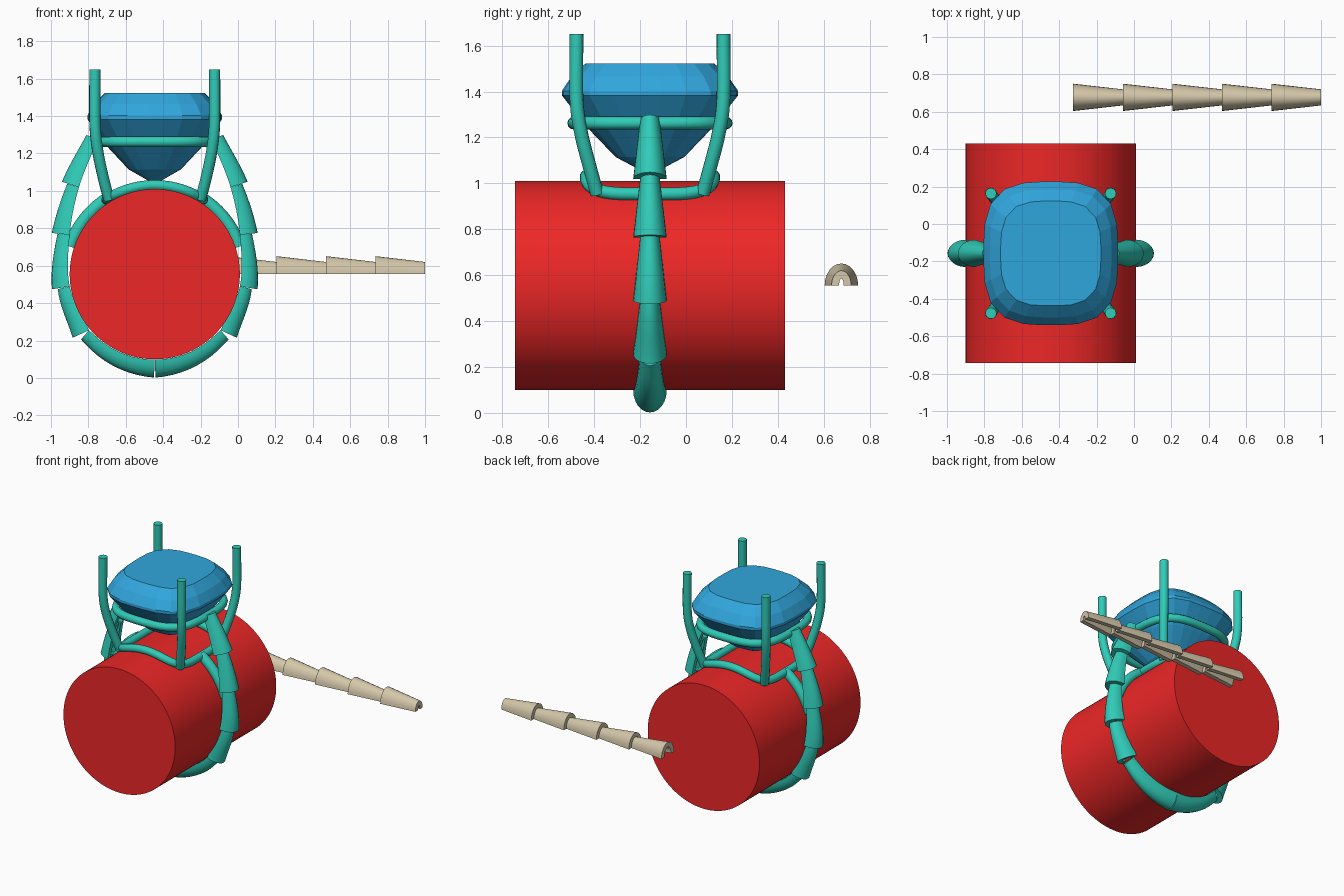
import bpy, bmesh, math
from mathutils import Vector

if "Cube" in bpy.data.objects:
    bpy.data.objects.remove(bpy.data.objects["Cube"])

CX, CY, FZ = -0.445, -0.157, 0.555     # ring centre line and finger height


def material(name, rgb):
    m = bpy.data.materials.new(name)
    m.diffuse_color = (*rgb, 1)
    m.use_nodes = True
    m.node_tree.nodes["Principled BSDF"].inputs["Base Color"].default_value = m.diffuse_color
    return m


TEAL = material("metal_teal", (0.03, 0.60, 0.48))
BLUE = material("gem_blue", (0.03, 0.38, 0.72))
RED = material("finger_red", (0.85, 0.02, 0.02))
TAN = material("strip_tan", (0.66, 0.57, 0.40))


def mesh_object(name, bm, mat, smooth=None):
    bmesh.ops.recalc_face_normals(bm, faces=bm.faces)
    me = bpy.data.meshes.new(name)
    bm.to_mesh(me)
    bm.free()
    ob = bpy.data.objects.new(name, me)
    bpy.context.collection.objects.link(ob)
    me.materials.append(mat)
    if smooth:
        finish(ob, smooth)
    return ob


def finish(ob, angle):
    bpy.ops.object.select_all(action='DESELECT')
    ob.select_set(True)
    bpy.context.view_layer.objects.active = ob
    bpy.ops.object.shade_smooth_by_angle(angle=math.radians(angle))


def spline(pts, steps):
    """Catmull-Rom points through pts, with `steps` samples per span."""
    p = [Vector(q) for q in pts]
    p = [2 * p[0] - p[1]] + p + [2 * p[-1] - p[-2]]
    out = []
    for i in range(1, len(p) - 2):
        a, b, c, d = p[i - 1:i + 3]
        for s in range(steps):
            t = s / steps
            out.append(0.5 * (2 * b + (c - a) * t + (2 * a - 5 * b + 4 * c - d) * t * t
                              + (3 * b - a - 3 * c + d) * t ** 3))
    return out + [p[-2]]


def tube(name, pts, radius, cyclic=False):
    cu = bpy.data.curves.new(name, 'CURVE')
    cu.dimensions = '3D'
    cu.bevel_depth = radius
    cu.bevel_resolution = 4
    cu.use_fill_caps = True
    sp = cu.splines.new('POLY')
    sp.points.add(len(pts) - 1)
    for v, q in zip(sp.points, pts):
        v.co = (*q, 1)
    sp.use_cyclic_u = cyclic
    ob = bpy.data.objects.new(name, cu)
    bpy.context.collection.objects.link(ob)
    cu.materials.append(TEAL)
    bpy.ops.object.select_all(action='DESELECT')
    ob.select_set(True)
    bpy.context.view_layer.objects.active = ob
    bpy.ops.object.convert(target='MESH')
    finish(bpy.context.view_layer.objects.active, 40)


def squircle(a, b, n, count):
    out = []
    for i in range(count):
        t = 2 * math.pi * (i + 0.5) / count
        c, s = math.cos(t), math.sin(t)
        r = (abs(c) ** n + abs(s) ** n) ** (-1 / n)
        out.append((a * r * c, b * r * s))
    return out


def arch(w, h, count=12):
    return [(w * math.cos(math.pi * i / count), h * math.sin(math.pi * i / count))
            for i in range(count + 1)]


def add_scale(bm, path, y, side):
    """Tapered half-tube along an xz path; path runs from narrow to wide end."""
    rows, n = [], len(path)
    for i, p in enumerate(path):
        t = i / (n - 1)
        d = (path[min(i + 1, n - 1)] - path[max(i - 1, 0)]).normalized()
        up = Vector((-d.z, 0, d.x)) * side
        outer = arch(0.043 + 0.030 * t, 0.065 + 0.031 * t)
        inner = arch(0.010 + 0.030 * t, 0.030 + 0.030 * t)
        rows.append([bm.verts.new(p + Vector((0, y + u, 0)) + up * v)
                     for u, v in outer + inner[::-1]])
    m = len(rows[0])
    for a, b in zip(rows, rows[1:]):
        for j in range(m):
            k = (j + 1) % m
            bm.faces.new((a[j], a[k], b[k], b[j]))
    for r in (rows[0], rows[-1]):
        for j in range(m // 2 - 1):
            bm.faces.new((r[j], r[j + 1], r[m - 2 - j], r[m - 1 - j]))


# finger stand-in
bpy.ops.mesh.primitive_cylinder_add(vertices=96, radius=0.455, depth=1.175,
                                    location=(CX, CY, FZ), rotation=(math.pi / 2, 0, 0))
finger = bpy.context.object
finger.name = "finger"
finger.data.materials.append(RED)
finish(finger, 40)

# cushion-cut gem
bm = bmesh.new()
rings = []
for a, b, z in [(0.268, 0.28, 1.523), (0.325, 0.342, 1.465), (0.36, 0.384, 1.403),
                (0.36, 0.384, 1.383), (0.262, 0.275, 1.245), (0.14, 0.15, 1.115)]:
    rings.append([bm.verts.new((CX + x, CY + y, z)) for x, y in squircle(a, b, 3.2, 24)])
bm.faces.new(rings[0])
for r, s in zip(rings, rings[1:]):
    for j in range(24):
        k = (j + 1) % 24
        bm.faces.new((r[j], r[k], s[k], s[j]))
culet = bm.verts.new((CX, CY, 1.035))
for j in range(24):
    bm.faces.new((rings[-1][j], rings[-1][(j + 1) % 24], culet))
mesh_object("gem", bm, BLUE)

# four prongs
for sx in (-1, 1):
    for sy in (-1, 1):
        pts = spline([(0.32, 0.32, 1.65), (0.32, 0.32, 1.37), (0.306, 0.30, 1.22),
                      (0.275, 0.262, 1.07), (0.245, 0.23, 0.955)], 6)
        tube("prong", [(CX + sx * p.x, CY + sy * p.y, p.z) for p in pts], 0.03)

# upper rail under the gem, and lower rail saddled on the finger
tube("upper_rail", [(CX + x, CY + y, 1.263) for x, y in squircle(0.31, 0.332, 3.2, 48)], 0.028, True)
tube("lower_rail", [(CX + x, CY + y, FZ + math.sqrt(0.475 ** 2 - x * x))
                    for x, y in squircle(0.258, 0.278, 4.5, 64)], 0.028, True)

# shank: five tapered scales on each side, plus a bridge arc up to the lower rail
guide = [(0.305, 1.275), (0.405, 1.02), (0.455, 0.765), (0.455, 0.49),
         (0.352, 0.255), (0.0, 0.1)]
for side, label in ((-1, "left"), (1, "right")):
    path = spline([(x, 0, z) for x, z in guide[:-1]], 10)
    a0 = math.atan2(0.255 - FZ, 0.352)
    path += [Vector((0.46 * math.cos(a), 0, FZ + 0.457 * math.sin(a)))
             for a in (a0 + (-math.pi / 2 - a0) * i / 10 for i in range(1, 11))]
    path = [Vector((CX + side * p.x, 0, p.z)) for p in path]
    bm = bmesh.new()
    for i in range(5):
        add_scale(bm, path[i * 10:i * 10 + 11], CY, side)
    mesh_object("shank_" + label, bm, TEAL, 35)
    arc = [math.radians(58 - 2.5 * i) for i in range(17)]
    tube("bridge_" + label, [(CX + side * 0.475 * math.cos(a), CY, FZ + 0.475 * math.sin(a))
                             for a in arc], 0.035)

# straight strip of scales lying beside the ring
bm = bmesh.new()
for i in range(5):
    x = -0.325 + 0.265 * i
    add_scale(bm, [Vector((x + 0.265, 0, FZ)), Vector((x, 0, FZ))], 0.677, -1)
mesh_object("scale_strip", bm, TAN, 35)
